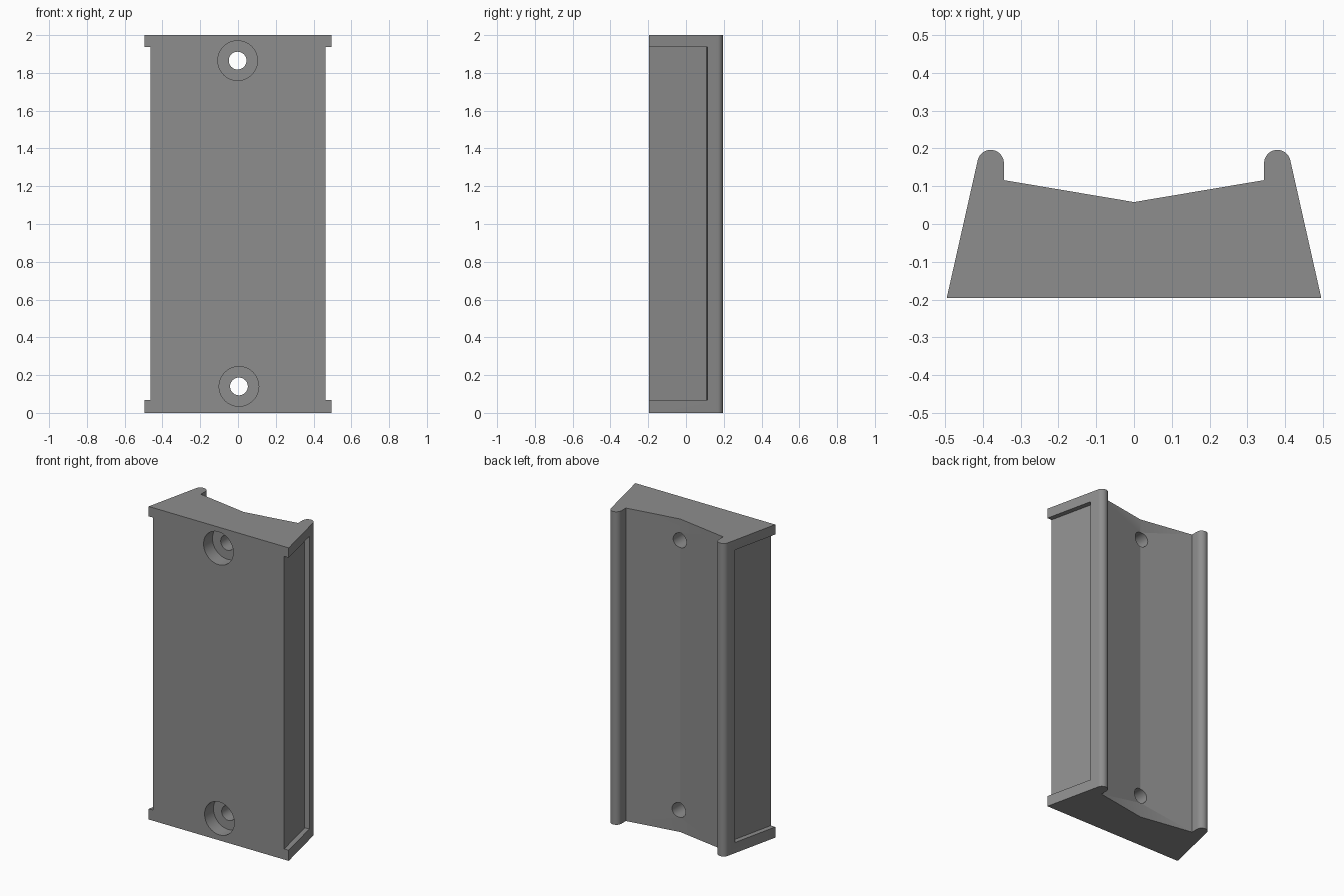
import bpy, bmesh, math
from mathutils import Vector, Matrix

if "Cube" in bpy.data.objects:
    bpy.data.objects.remove(bpy.data.objects["Cube"])

grey = bpy.data.materials.new("mid grey")
grey.diffuse_color = (0.27, 0.27, 0.27, 1)
grey.use_nodes = True
grey.node_tree.nodes["Principled BSDF"].inputs["Base Color"].default_value = grey.diffuse_color


def prism(name, points, z0, z1):
    """Extrude an xy outline from z0 to z1."""
    bm = bmesh.new()
    face = bm.faces.new([bm.verts.new((x, y, z0)) for x, y in points])
    new = bmesh.ops.extrude_face_region(bm, geom=[face])["geom"]
    bmesh.ops.translate(bm, vec=(0, 0, z1 - z0),
                        verts=[v for v in new if isinstance(v, bmesh.types.BMVert)])
    bmesh.ops.recalc_face_normals(bm, faces=bm.faces)
    return finish(name, bm)


def drill(name, x, z, radius, y0, y1):
    """Cylinder along y from y0 to y1."""
    bm = bmesh.new()
    place = Matrix.Translation((x, (y0 + y1) / 2, z)) @ Matrix.Rotation(math.pi / 2, 4, 'X')
    bmesh.ops.create_cone(bm, cap_ends=True, segments=48, radius1=radius,
                          radius2=radius, depth=y1 - y0, matrix=place)
    return finish(name, bm)


def finish(name, bm):
    mesh = bpy.data.meshes.new(name)
    bm.to_mesh(mesh)
    bm.free()
    mesh.materials.append(grey)
    obj = bpy.data.objects.new(name, mesh)
    bpy.context.collection.objects.link(obj)
    return obj


# Block outline: flat front, tapered sides, rounded rear lips, shallow V back
FRONT, SIDE = -0.195, 0.495
corner = Vector((SIDE, FRONT))
lip, r = Vector((0.379, 0.161)), 0.035
side_dir = (Vector((0.4132, 0.169)) - corner).normalized()
side_out = Vector((side_dir.y, -side_dir.x))
start = math.atan2(side_out.y, side_out.x)
arc = [(lip.x + r * math.cos(a), lip.y + r * math.sin(a))
       for a in (start + (math.pi - start) * i / 16 for i in range(17))]
half = [tuple(corner)] + arc + [(lip.x - r, 0.116)]
outline = half + [(0, 0.058)] + [(-x, y) for x, y in reversed(half)]
block = prism("mounting_block", outline, 0, 2)

cutters = []

# Side recesses, sunk parallel to the tapered sides and open at the front
back = corner + side_dir * ((0.115 - FRONT) / side_dir.y)
before = corner - side_dir * 0.1
recess = [before - side_out * 0.031, back - side_out * 0.031,
          back + side_out * 0.1, before + side_out * 0.1]
for label, s in (("right", 1), ("left", -1)):
    cutters.append(prism(label + "_recess_cutter", [(s * p.x, p.y) for p in recess],
                         0.068, 1.937))

# Counterbored screw holes
for label, x, z in (("upper", -0.002, 1.865), ("lower", 0.005, 0.14)):
    cutters.append(drill(label + "_counterbore_cutter", x, z, 0.105, -0.4, FRONT + 0.09))
    cutters.append(drill(label + "_hole_cutter", x, z, 0.047, -0.3, 0.3))

bpy.context.view_layer.objects.active = block
block.select_set(True)
for cutter in cutters:
    mod = block.modifiers.new("cut", 'BOOLEAN')
    mod.operation, mod.solver, mod.object = 'DIFFERENCE', 'EXACT', cutter
    bpy.ops.object.modifier_apply(modifier=mod.name)
for cutter in cutters:
    bpy.data.objects.remove(cutter)

# Smooth the lips and bores, keep the hard edges and the V crease
bpy.ops.object.shade_smooth_by_angle(angle=math.radians(20))
